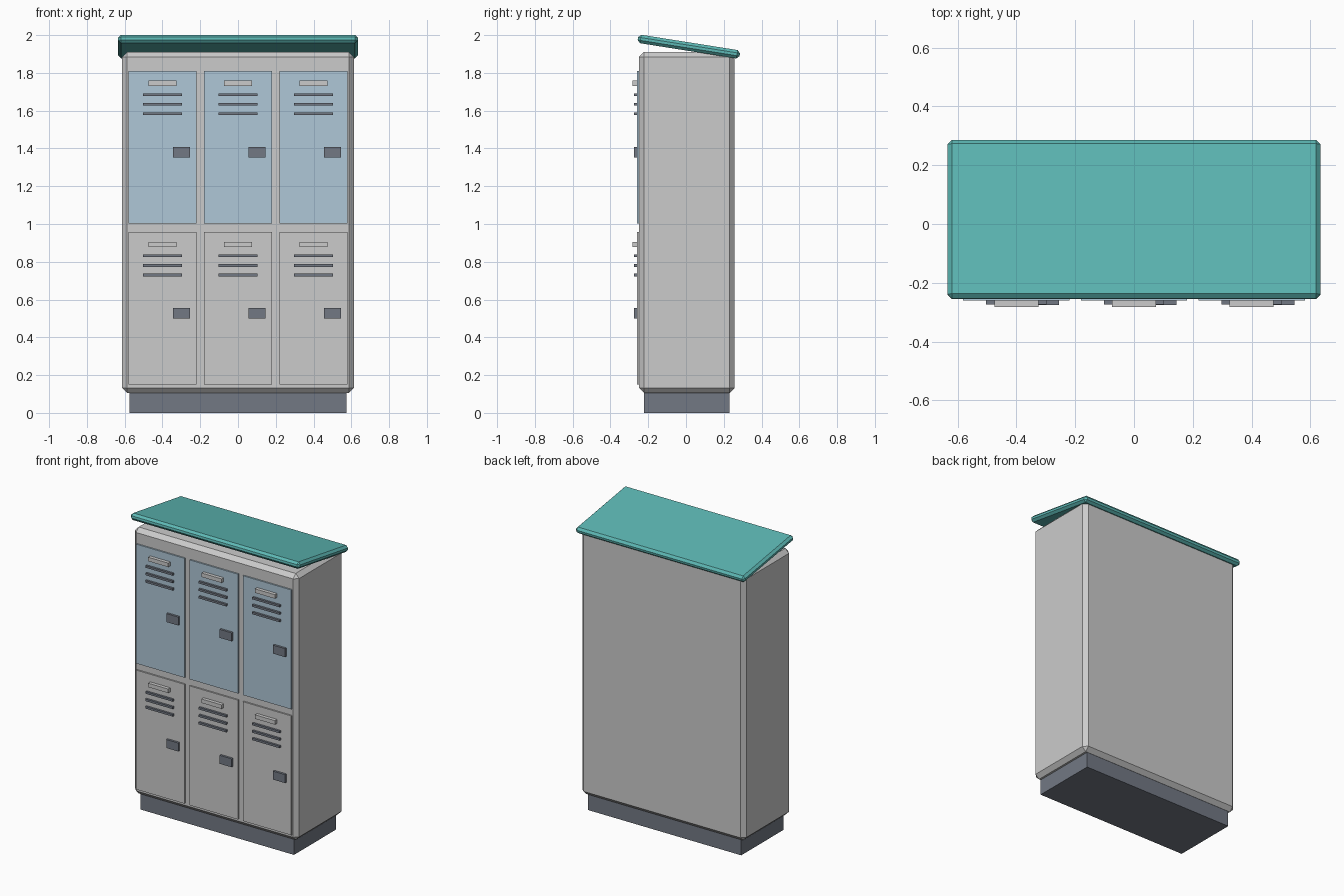
import bpy, math

if "Cube" in bpy.data.objects:
    bpy.data.objects.remove(bpy.data.objects["Cube"])


def material(name, rgb):
    m = bpy.data.materials.new(name)
    m.diffuse_color = (*rgb, 1)
    m.use_nodes = True
    m.node_tree.nodes["Principled BSDF"].inputs["Base Color"].default_value = m.diffuse_color
    return m


teal = material("teal", (0.11, 0.48, 0.46))
blue = material("pale_blue", (0.43, 0.57, 0.68))
dark = material("dark_grey", (0.17, 0.19, 0.23))
light = material("light_grey", (0.56, 0.57, 0.58))


def box(name, centre, size, mat=None, bevel=0, tilt=0):
    bpy.ops.mesh.primitive_cube_add(size=1, location=centre)
    ob = bpy.context.object
    ob.name = name
    ob.scale = size
    bpy.ops.object.transform_apply(location=False, rotation=False, scale=True)
    ob.rotation_euler.x = tilt
    if mat:
        ob.data.materials.append(mat)
    if bevel:
        mod = ob.modifiers.new("chamfer", "BEVEL")
        mod.width = bevel
        mod.segments = 1
    return ob


# Cabinet, plinth and sloping roof
box("cabinet_body", (0, 0.004, 1.008), (1.23, 0.508, 1.804), bevel=0.027)
box("plinth", (0, 0.004, 0.06), (1.15, 0.452, 0.12), dark)
box("sloping_roof", (0, 0.015, 1.939), (1.268, 0.546, 0.045), teal,
    bevel=0.015, tilt=-math.radians(9))

# Two rows of three doors, each with name plate, vents and latch
for row, z, mat in (("lower", 0.553, None), ("upper", 1.406, blue)):
    for col, x in enumerate((-0.4, 0, 0.4), 1):
        tag = f"{row}_{col}"
        box(f"door_{tag}", (x, -0.25, z), (0.362, 0.02, 0.808), mat)
        box(f"label_plate_{tag}", (x, -0.268, z + 0.339), (0.15, 0.03, 0.027), light)
        for i in range(3):
            box(f"vent_{tag}_{i + 1}", (x, -0.263, z + 0.278 - 0.0505 * i),
                (0.205, 0.022, 0.014), dark)
        box(f"latch_{tag}", (x + 0.1, -0.263, z - 0.026), (0.09, 0.024, 0.057), dark)
